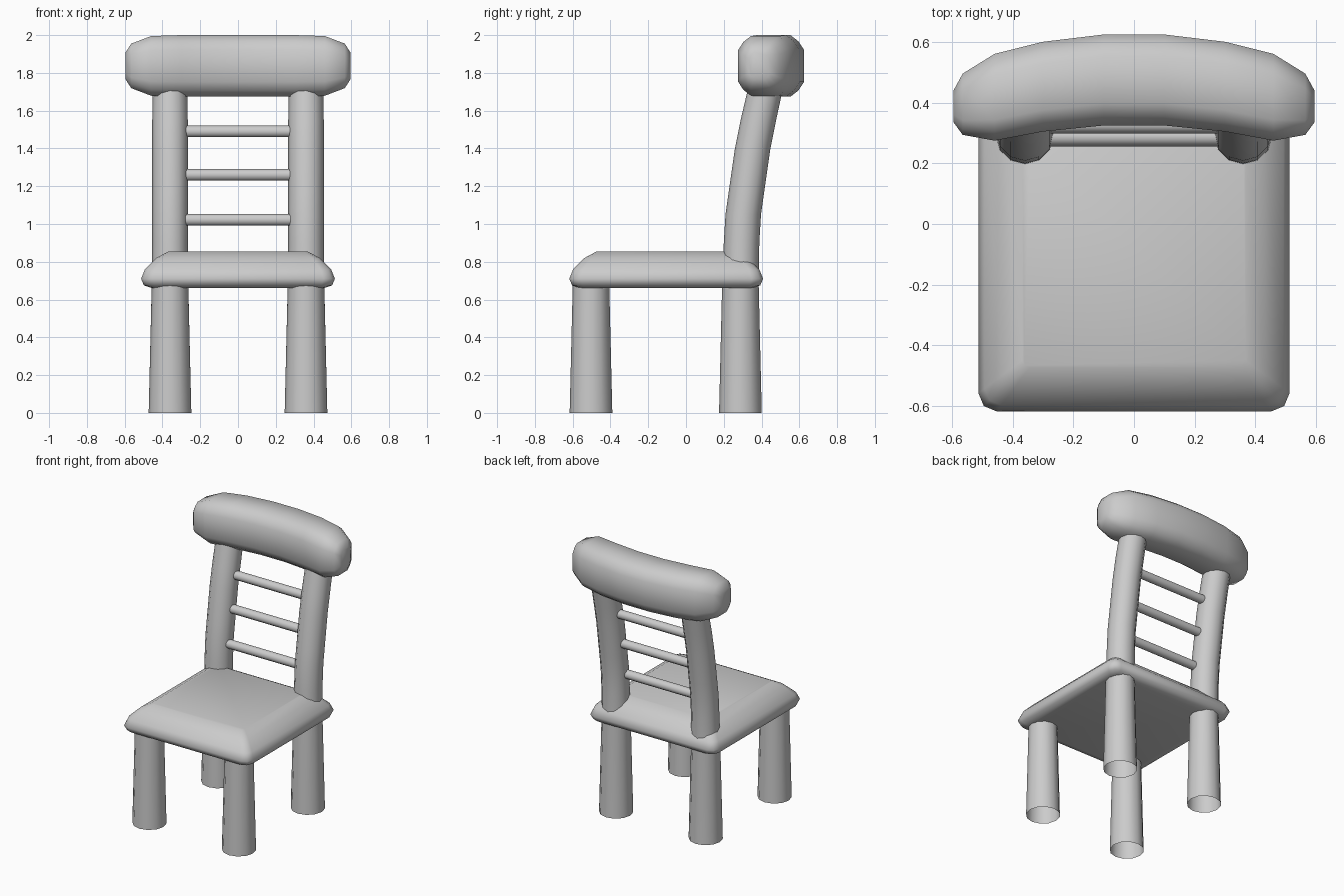
import bpy, bmesh
from math import cos, sin, pi, radians

cube = bpy.data.objects.get("Cube")
if cube:
    bpy.data.objects.remove(cube, do_unlink=True)

grey = bpy.data.materials.new("plain grey")
grey.use_nodes = True
colour = (0.6, 0.6, 0.6, 1)
grey.diffuse_color = colour
grey.node_tree.nodes["Principled BSDF"].inputs["Base Color"].default_value = colour


def loft(name, rings, caps=False, angle=60):
    """Skin a list of equal point rings into one smooth object."""
    bm = bmesh.new()
    loops = [[bm.verts.new(p) for p in ring] for ring in rings]
    n = len(loops[0])
    for a, b in zip(loops, loops[1:]):
        for i in range(n):
            j = (i + 1) % n
            bm.faces.new((a[i], a[j], b[j], b[i]))
    if caps:
        bm.faces.new(loops[0])
        bm.faces.new(loops[-1])
    bmesh.ops.recalc_face_normals(bm, faces=bm.faces)
    mesh = bpy.data.meshes.new(name)
    bm.to_mesh(mesh)
    bm.free()
    mesh.materials.append(grey)
    obj = bpy.data.objects.new(name, mesh)
    bpy.context.collection.objects.link(obj)
    bpy.ops.object.select_all(action="DESELECT")
    obj.select_set(True)
    bpy.context.view_layer.objects.active = obj
    bpy.ops.object.shade_smooth_by_angle(angle=radians(angle))
    return obj


def circle(x, y, z, r, n=12):
    return [(x + r * cos(2 * pi * i / n), y + r * sin(2 * pi * i / n), z) for i in range(n)]


def rounded_rect(cy, half, corner, z):
    """Square outline with three points on each corner."""
    pts = []
    for q in range(4):
        for k in range(3):
            a = (q + k / 2) * pi / 2
            sx = 1 if q in (0, 3) else -1
            sy = 1 if q < 2 else -1
            pts.append((sx * (half - corner) + corner * cos(a),
                        cy + sy * (half - corner) + corner * sin(a), z))
    return pts


# Seat cushion: inset and height of each outline
seat_profile = [(0.06, 0.66), (0.015, 0.675), (0, 0.71), (0.02, 0.76), (0.08, 0.82), (0.145, 0.855)]
loft("seat", [rounded_rect(-0.105, 0.513 - inset, 0.06 - inset * 0.25, z)
              for inset, z in seat_profile], caps=True)

# Front legs, and back legs that carry on up as bent posts (height, depth, radius)
post_path = [(0, 0.288, 0.113), (0.67, 0.288, 0.097), (0.9, 0.294, 0.094), (1.05, 0.303, 0.094),
             (1.17, 0.32, 0.094), (1.4, 0.353, 0.094), (1.55, 0.383, 0.094), (1.78, 0.435, 0.092)]
for side, x in (("left", 0.36), ("right", -0.36)):
    loft("front_leg_" + side, [circle(x, -0.503, 0, 0.113), circle(x, -0.503, 0.7, 0.096)])
    loft("back_post_" + side, [circle(x, y, z, r) for z, y, r in post_path])

# Rungs between the posts
for name, y, z in (("lower", 0.288, 1.022), ("middle", 0.33, 1.26), ("upper", 0.37, 1.49)):
    loft(name + "_rung", [[(x, y + p[0], z + p[1]) for p in circle(0, 0, 0, 0.032, 10)]
                          for x in (-0.34, 0.34)], caps=True)

# Crest rail: softened square section swept along a curve
corner = [(1, 0.52), (0.8, 0.8), (0.52, 1)]
section = []
for turn in range(4):
    section += corner
    corner = [(-b, a) for a, b in corner]
# distance from centre, depth, half depth, half height
stations = [(0.595, 0.388, 0.053, 0.072), (0.565, 0.395, 0.101, 0.118), (0.46, 0.418, 0.143, 0.158),
            (0.3, 0.453, 0.148, 0.163), (0.1, 0.475, 0.15, 0.163)]
stations = [(-x, y, d, h) for x, y, d, h in stations] + stations[::-1]
loft("crest_rail", [[(x, y + a * d, 1.837 + b * h) for a, b in section]
                    for x, y, d, h in stations], caps=True)
